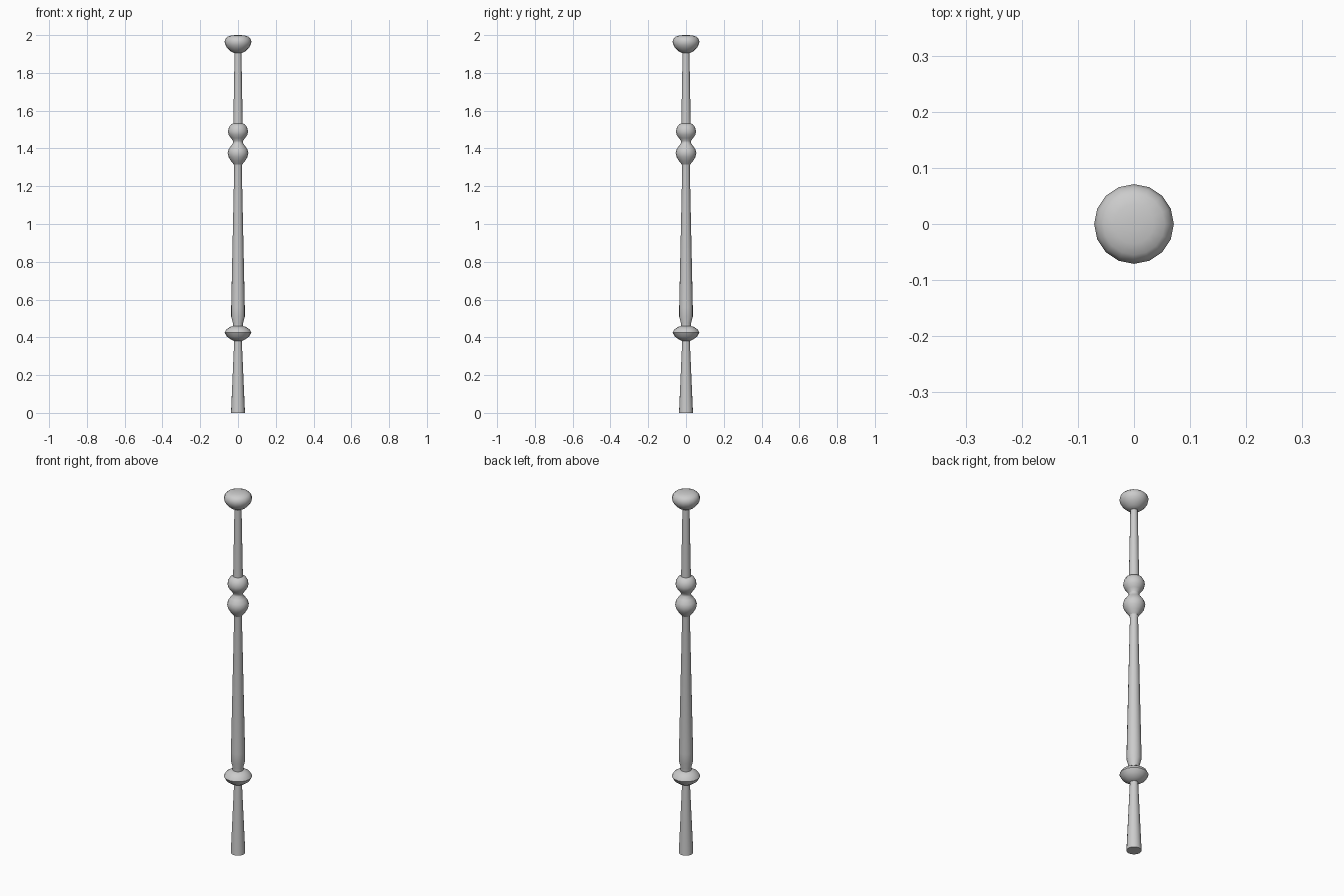
import bpy, bmesh, math

if "Cube" in bpy.data.objects:
    bpy.data.objects.remove(bpy.data.objects["Cube"])

SIDES = 16


def lathe(name, profile):
    """Revolve (radius, height) points around z and close both ends."""
    bm = bmesh.new()
    rings = []
    for r, z in profile:
        rings.append([bm.verts.new((r * math.cos(2 * math.pi * i / SIDES),
                                    r * math.sin(2 * math.pi * i / SIDES), z))
                      for i in range(SIDES)])
    for a, b in zip(rings, rings[1:]):
        for i in range(SIDES):
            j = (i + 1) % SIDES
            bm.faces.new((a[i], a[j], b[j], b[i]))
    bm.faces.new(rings[0][::-1])
    bm.faces.new(rings[-1])
    mesh = bpy.data.meshes.new(name)
    bm.to_mesh(mesh)
    bm.free()
    obj = bpy.data.objects.new(name, mesh)
    bpy.context.collection.objects.link(obj)
    bpy.ops.object.select_all(action='DESELECT')
    obj.select_set(True)
    bpy.context.view_layer.objects.active = obj
    bpy.ops.object.shade_smooth_by_angle(angle=math.radians(40))
    return obj


# Tapered foot
lathe("foot", [(0.037, 0), (0.020, 0.385)])

# Flattened lower ring
lathe("lower_ring", [(0.020, 0.38), (0.040, 0.39), (0.060, 0.405), (0.071, 0.425),
                     (0.062, 0.442), (0.042, 0.455), (0.025, 0.46)])

# Long main shaft with its flared shoulder
lathe("main_shaft", [(0.027, 0.455), (0.027, 0.475), (0.036, 0.51), (0.036, 0.56),
                     (0.020, 1.30), (0.022, 1.318)])

# Twin beads sharing a narrow neck
lathe("twin_beads", [(0.022, 1.315), (0.038, 1.335), (0.050, 1.355), (0.055, 1.376),
                     (0.050, 1.395), (0.038, 1.413), (0.026, 1.428), (0.026, 1.440),
                     (0.038, 1.455), (0.049, 1.472), (0.053, 1.488), (0.050, 1.507),
                     (0.040, 1.524), (0.025, 1.533)])

# Upper shaft
lathe("upper_shaft", [(0.025, 1.525), (0.018, 1.91)])

# Rounded top knob
lathe("top_knob", [(0.018, 1.904), (0.038, 1.914), (0.056, 1.930), (0.067, 1.947),
                   (0.071, 1.965), (0.066, 1.982), (0.055, 1.992), (0.035, 1.998),
                   (0.012, 2.0)])
